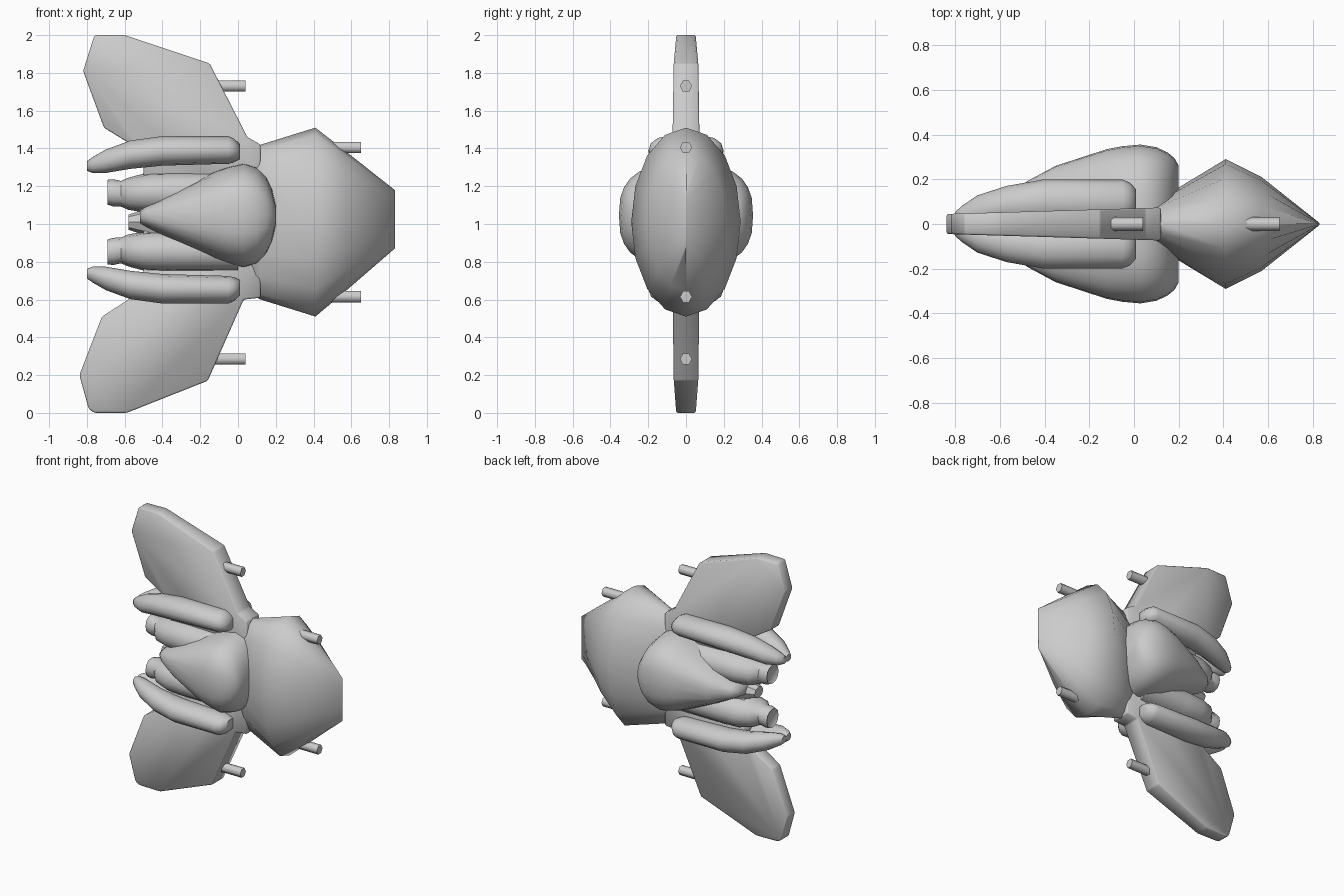
import bpy, bmesh
from math import cos, sin, pi, copysign

if "Cube" in bpy.data.objects:
    bpy.data.objects.remove(bpy.data.objects["Cube"])

MID = 1.01  # horizontal mirror plane for upper / lower parts


def finish(name, bm, angle=30, bevel=0):
    bmesh.ops.recalc_face_normals(bm, faces=bm.faces)
    if bevel:
        bmesh.ops.bevel(bm, geom=bm.edges[:], offset=bevel, segments=1, affect='EDGES')
    me = bpy.data.meshes.new(name)
    bm.to_mesh(me)
    bm.free()
    ob = bpy.data.objects.new(name, me)
    bpy.context.collection.objects.link(ob)
    bpy.ops.object.select_all(action='DESELECT')
    ob.select_set(True)
    bpy.context.view_layer.objects.active = ob
    bpy.ops.object.shade_smooth_by_angle(angle=angle * pi / 180)
    return ob


def loft(name, sections, sides=16, power=2.0, angle=30):
    """Superellipse rings along x: (x, y centre, z centre, half y, half z)."""
    bm = bmesh.new()
    rings = []
    for x, cy, cz, hy, hz in sections:
        ring = []
        for i in range(sides):
            a = 2 * pi * i / sides
            c, s = cos(a), sin(a)
            y = copysign(abs(c) ** (2 / power), c) * hy
            z = copysign(abs(s) ** (2 / power), s) * hz
            ring.append(bm.verts.new((x, cy + y, cz + z)))
        rings.append(ring)
    for r0, r1 in zip(rings, rings[1:]):
        for i in range(sides):
            j = (i + 1) % sides
            bm.faces.new((r0[i], r0[j], r1[j], r1[i]))
    bm.faces.new(rings[0])
    bm.faces.new(rings[-1])
    return finish(name, bm, angle)


def plate(name, outline):
    """Upright plate in the xz plane, thinner toward the rear, softened rim."""
    bm = bmesh.new()
    sheets = [[bm.verts.new((x, s * (0.07 + 0.03 * x), z)) for x, z in outline] for s in (-1, 1)]
    n = len(outline)
    for sheet in sheets:
        bm.faces.new(sheet)
    for i in range(n):
        j = (i + 1) % n
        bm.faces.new((sheets[0][i], sheets[0][j], sheets[1][j], sheets[1][i]))
    return finish(name, bm, 60, bevel=0.008)


# Faceted nose ending in an upright edge
loft("nose", [(0.07, 0, MID, 0.09, 0.385), (0.12, 0, MID, 0.115, 0.41),
              (0.41, 0, MID, 0.29, 0.5), (0.57, 0, MID + 0.005, 0.21, 0.37),
              (0.83, 0, 1.025, 0.004, 0.155)], sides=16, angle=75)

# Teardrop bulge showing on both sides
loft("side_bulge", [(-0.52, 0, 1.04, 0.15, 0.035), (-0.48, 0, 1.04, 0.19, 0.06),
                    (-0.35, 0, 1.04, 0.26, 0.125), (-0.12, 0, 1.045, 0.335, 0.235),
                    (-0.05, 0, 1.045, 0.348, 0.258), (0.03, 0, 1.045, 0.355, 0.277),
                    (0.1, 0, 1.045, 0.343, 0.255), (0.15, 0, 1.045, 0.32, 0.205),
                    (0.18, 0, 1.045, 0.295, 0.145), (0.2, 0, 1.045, 0.26, 0.06)],
     sides=28, power=2.7, angle=60)

# Swept wings with the middle of the hull
plate("upper_wing", [(-0.76, 2.0), (-0.6, 2.0), (-0.15, 1.85), (0.05, 1.46), (0.12, 1.42),
                     (0.12, 1.0), (-0.5, 1.0), (-0.5, 1.36), (-0.58, 1.43), (-0.71, 1.51), (-0.82, 1.81)])
plate("lower_wing", [(-0.76, 0.0), (-0.59, 0.0), (-0.16, 0.17), (0.03, 0.6), (0.12, 0.61),
                     (0.12, 1.0), (-0.5, 1.0), (-0.5, 0.66), (-0.58, 0.6), (-0.72, 0.51),
                     (-0.84, 0.2), (-0.79, 0.02)])

# Small tail block between the engines
loft("tail_block", [(-0.58, 0, 1.01, 0.05, 0.04), (-0.4, 0, 1.01, 0.1, 0.1)], sides=8)

# Long pods, meeting at the centre: x, y centre, height above mid plane, half width, half height
pod = [(-0.8, 0.025, 0.285, 0.028, 0.025), (-0.77, 0.035, 0.29, 0.045, 0.042),
       (-0.7, 0.06, 0.31, 0.068, 0.062), (-0.57, 0.085, 0.345, 0.085, 0.075),
       (-0.4, 0.1, 0.365, 0.1, 0.078), (-0.05, 0.1, 0.37, 0.098, 0.073),
       (-0.02, 0.1, 0.367, 0.086, 0.062), (0.01, 0.1, 0.36, 0.055, 0.04)]
# Engines: x, height above mid plane, radius; the first rings form a hollow nozzle
engine = [(-0.6, 0.155, 0.05), (-0.68, 0.158, 0.055), (-0.69, 0.158, 0.066), (-0.66, 0.155, 0.072),
          (-0.62, 0.15, 0.068), (-0.58, 0.15, 0.085), (-0.48, 0.155, 0.107), (-0.35, 0.155, 0.112),
          (0.0, 0.155, 0.11)]
for level, up in (("upper", 1), ("lower", -1)):
    mz = MID + 0.012
    for side, s in (("left", -1), ("right", 1)):
        loft(f"{level}_{side}_pod",
             [(x, s * y, mz + up * z, hy, hz) for x, y, z, hy, hz in pod], sides=12, angle=50)
    loft(f"{level}_engine", [(x, 0, MID + up * z, r * (1 if x < -0.61 else 1.4), r)
                             for x, z, r in engine[1:]], sides=12, power=2.2, angle=45)

# Hexagonal gun barrels on the wings and the nose
for name, x0, x1, z in (("upper_wing_gun", -0.2, 0.04, 1.73), ("lower_wing_gun", -0.2, 0.04, 0.285),
                        ("upper_nose_gun", 0.42, 0.65, 1.405), ("lower_nose_gun", 0.42, 0.65, 0.615)):
    loft(name, [(x0, 0, z, 0.032, 0.034), (x1, 0, z, 0.032, 0.034)], sides=6, angle=65)
